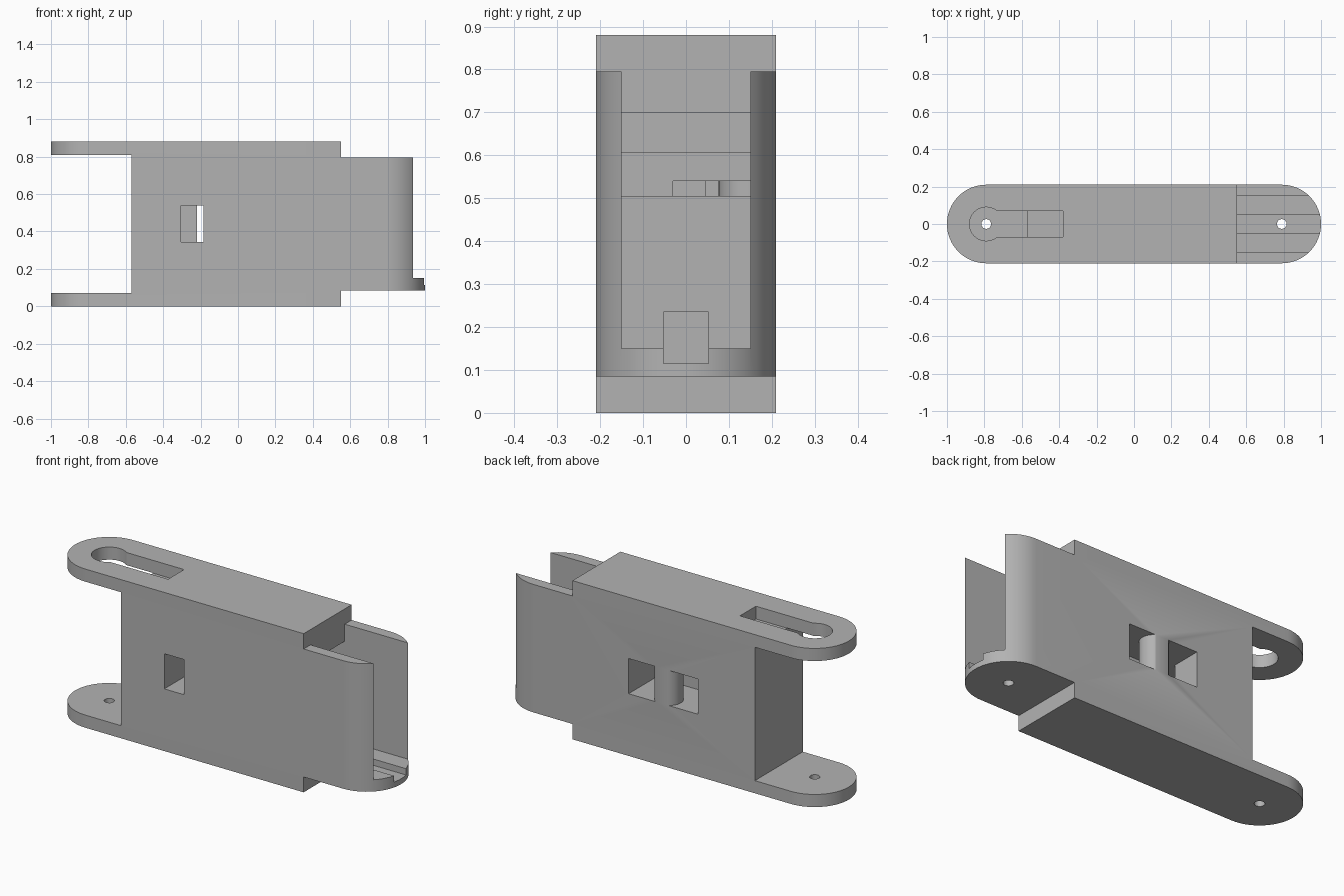
import bpy, bmesh, math

cube = bpy.data.objects.get("Cube")
if cube:
    bpy.data.objects.remove(cube, do_unlink=True)

grey = bpy.data.materials.new("plain grey")
grey.use_nodes = True
colour = (0.45, 0.45, 0.45, 1)
grey.diffuse_color = colour
grey.node_tree.nodes["Principled BSDF"].inputs["Base Color"].default_value = colour


def prism(name, outline, z0, z1):
    """Upright solid over a flat outline."""
    bm = bmesh.new()
    face = bm.faces.new([bm.verts.new((x, y, z0)) for x, y in outline])
    top = bmesh.ops.extrude_face_region(bm, geom=[face])["geom"]
    for v in top:
        if isinstance(v, bmesh.types.BMVert):
            v.co.z = z1
    bmesh.ops.recalc_face_normals(bm, faces=bm.faces)
    mesh = bpy.data.meshes.new(name)
    bm.to_mesh(mesh)
    bm.free()
    mesh.materials.append(grey)
    obj = bpy.data.objects.new(name, mesh)
    bpy.context.collection.objects.link(obj)
    return obj


def arc(cx, cy, r, start, end, steps):
    angles = [math.radians(start + (end - start) * i / steps) for i in range(steps + 1)]
    return [(cx + r * math.cos(a), cy + r * math.sin(a)) for a in angles]


def box(name, x0, x1, y0, y1, z0, z1):
    return prism(name, [(x0, y0), (x1, y0), (x1, y1), (x0, y1)], z0, z1)


def cylinder(name, x, y, r, z0, z1, sides=32):
    return prism(name, arc(x, y, r, 0, 360, sides)[:-1], z0, z1)


def cut(target, cutter):
    """Subtract the cutter, bake the result and discard the cutter."""
    mod = target.modifiers.new("cut", "BOOLEAN")
    mod.operation = "DIFFERENCE"
    mod.solver = "EXACT"
    mod.object = cutter
    bpy.context.view_layer.update()
    graph = bpy.context.evaluated_depsgraph_get()
    mesh = bpy.data.meshes.new_from_object(target.evaluated_get(graph))
    target.modifiers.remove(mod)
    target.data = mesh
    bpy.data.objects.remove(cutter, do_unlink=True)


# Round-ended link body
R, C, TOP = 0.21, 0.79, 0.88
body = prism("link_body", arc(C, 0, R, -90, 90, 32) + arc(-C, 0, R, 90, 270, 32), 0, TOP)

# Fork gap between the upper and lower tabs
cut(body, box("fork_gap", -1.1, -0.57, -0.3, 0.3, 0.07, 0.81))

# Steps above and below the narrower hinge end
cut(body, box("upper_step", 0.55, 1.1, -0.3, 0.3, 0.795, 1))
cut(body, box("lower_step", 0.55, 1.1, -0.3, 0.3, -0.1, 0.085))

# Hinge slot, stepped inner cavity and cable channel
cut(body, box("hinge_slot", 0.55, 1.1, -0.15, 0.15, 0.15, 1))
cut(body, box("upper_cavity", 0.4, 0.6, -0.15, 0.15, 0.505, 0.70))
cut(body, box("deep_cavity", 0.19, 0.6, -0.15, 0.15, 0.505, 0.605))
cut(body, box("cable_hole", 0.3, 0.6, -0.052, 0.052, 0.115, 0.235))
cut(body, box("cable_channel", 0.5, 1.1, -0.052, 0.052, 0.115, 0.2))

# Keyhole in the upper tab, running into a shallow pocket
half = math.asin(0.07 / 0.09) * 180 / math.pi
keyhole = arc(-C, 0, 0.09, half, 360 - half, 32) + [(-0.38, -0.07), (-0.38, 0.07)]
cut(body, prism("keyhole", keyhole, 0.809, 1))

# Pivot pin holes
for x in (-C, C):
    cut(body, cylinder("pin_hole", x, 0, 0.026, -0.1, 0.3, 24))

# Strap tunnel at the back, passing around a rounded post
tunnel = box("strap_tunnel", -0.22, 0.205, -0.03, 0.3, 0.345, 0.54)
cut(tunnel, cylinder("strap_post", 0, 0.149, 0.073, 0.2, 0.7))
cut(body, tunnel)

# Front window opening into the tunnel
cut(body, box("front_window", -0.305, -0.185, -0.3, 0.045, 0.345, 0.54))

# Smooth curved walls, crisp corners
bpy.ops.object.select_all(action="DESELECT")
body.select_set(True)
bpy.context.view_layer.objects.active = body
bpy.ops.object.shade_smooth_by_angle(angle=math.radians(30))
